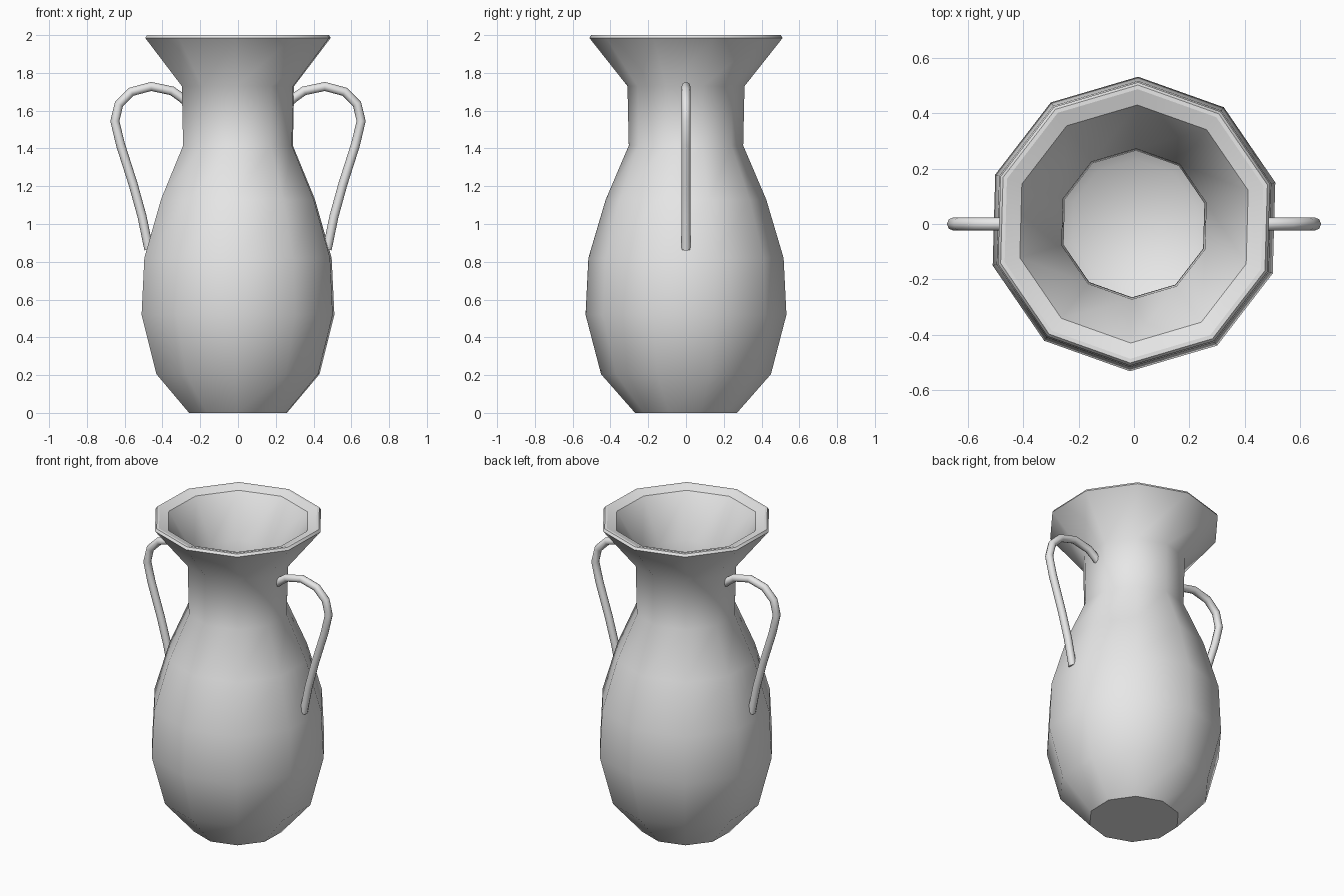
import bpy
import bmesh
import math

cube = bpy.data.objects.get("Cube")
if cube:
    bpy.data.objects.remove(cube, do_unlink=True)

clay = bpy.data.materials.new("grey_clay")
clay.use_nodes = True
COLOUR = (0.8, 0.8, 0.8, 1)
clay.diffuse_color = COLOUR
clay.node_tree.nodes["Principled BSDF"].inputs["Base Color"].default_value = COLOUR

SIDES = 10
TURN = math.radians(-1.6)


def lathe(name, profile, sharp_rings):
    """Ten-sided closed turning of (radius, height) points, smooth except at chosen rings."""
    bm = bmesh.new()
    rings = []
    for r, z in profile:
        ring = []
        for i in range(SIDES):
            a = math.pi / 2 + TURN + i * math.tau / SIDES
            ring.append(bm.verts.new((r * math.cos(a), r * math.sin(a), z)))
        rings.append(ring)
    for low, high in zip(rings, rings[1:]):
        for i in range(SIDES):
            j = (i + 1) % SIDES
            bm.faces.new((low[i], low[j], high[j], high[i]))
    bm.faces.new(rings[0][::-1])
    bm.faces.new(rings[-1])
    for f in bm.faces:
        f.smooth = True
    for k in sharp_rings:
        for i in range(SIDES):
            bm.edges.get((rings[k][i], rings[k][(i + 1) % SIDES])).smooth = False
    bmesh.ops.recalc_face_normals(bm, faces=bm.faces)
    mesh = bpy.data.meshes.new(name)
    bm.to_mesh(mesh)
    bm.free()
    mesh.materials.append(clay)
    ob = bpy.data.objects.new(name, mesh)
    bpy.context.collection.objects.link(ob)
    return ob


# Vase: outer wall, rim, then the inner wall down to the floor
outer = [(0.27, 0), (0.45, 0.205), (0.532, 0.52), (0.517, 0.82),
         (0.425, 1.13), (0.303, 1.415), (0.31, 1.73)]
rim = [(0.512, 1.985), (0.502, 2.0), (0.487, 2.0), (0.43, 1.98)]
WALL = 0.038
inner = [(r - WALL, max(z, WALL)) for r, z in reversed(outer)]
first = len(outer)
lathe("vase_body", outer + rim + inner,
      [0] + list(range(first, first + len(rim))))

# Handles: thin round tubes from the neck down to the shoulder
path = [(0.27, 1.645), (0.30, 1.67), (0.35, 1.705), (0.46, 1.728),
        (0.565, 1.70), (0.63, 1.635), (0.652, 1.545), (0.622, 1.42),
        (0.555, 1.21), (0.508, 1.04), (0.472, 0.865)]


def handle(name, side):
    curve = bpy.data.curves.new(name, "CURVE")
    curve.dimensions = "3D"
    curve.bevel_depth = 0.024
    curve.bevel_resolution = 2
    curve.use_fill_caps = True
    line = curve.splines.new("POLY")
    line.points.add(len(path) - 1)
    for p, (x, z) in zip(line.points, path):
        p.co = (side * x, 0, z, 1)
    curve.materials.append(clay)
    ob = bpy.data.objects.new(name, curve)
    bpy.context.collection.objects.link(ob)
    bpy.ops.object.select_all(action="DESELECT")
    ob.select_set(True)
    bpy.context.view_layer.objects.active = ob
    bpy.ops.object.convert(target="MESH")
    bpy.ops.object.shade_smooth_by_angle(angle=math.radians(60))


for name, side in (("left_handle", 1), ("right_handle", -1)):
    handle(name, side)
